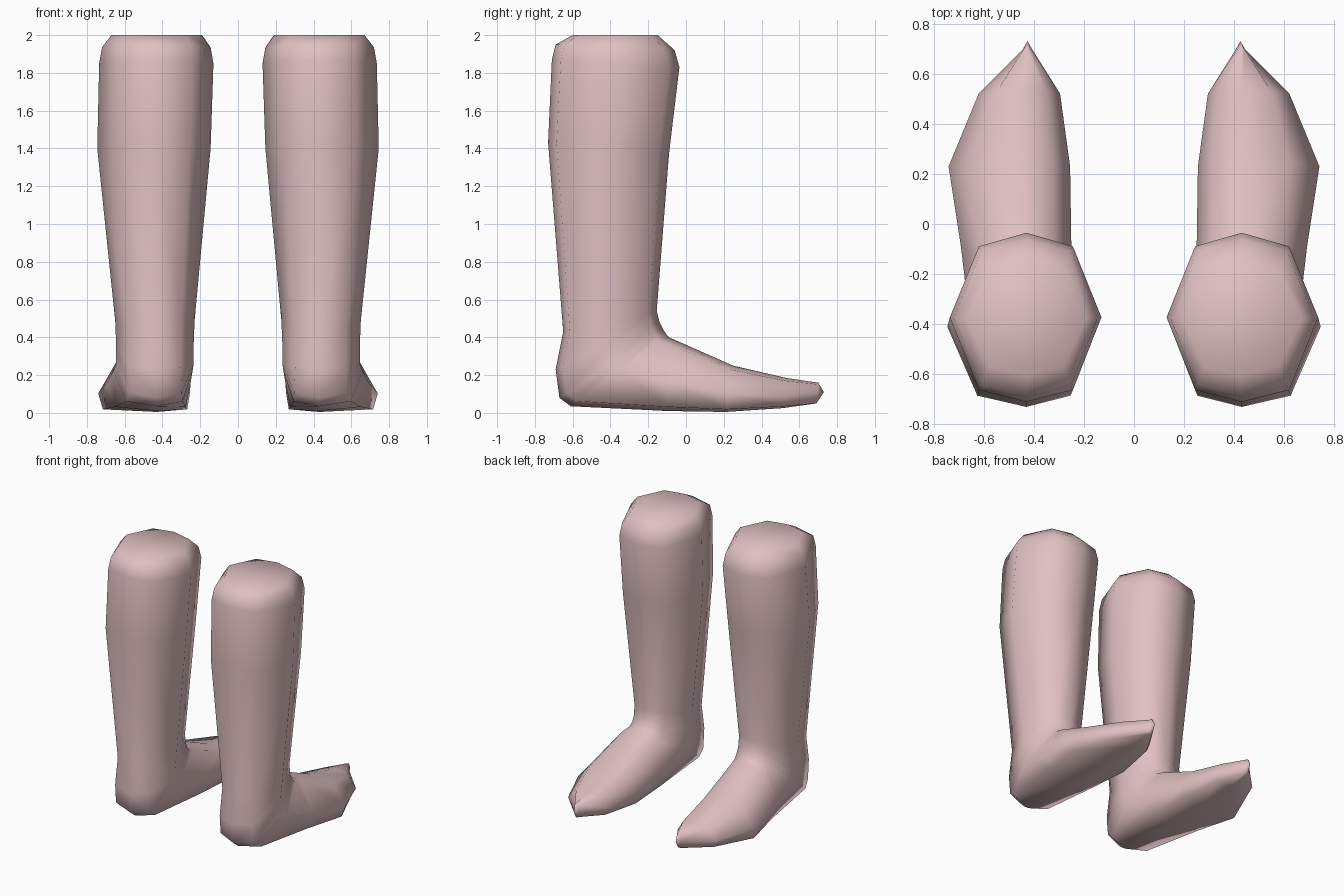
import bpy, bmesh

cube = bpy.data.objects.get("Cube")
if cube:
    bpy.data.objects.remove(cube, do_unlink=True)

skin = bpy.data.materials.new("pale pink skin")
skin.use_nodes = True
colour = (0.75, 0.53, 0.54, 1)
skin.diffuse_color = colour
skin.node_tree.nodes["Principled BSDF"].inputs["Base Color"].default_value = colour

CENTRE = 0.43   # x of the leg axis

# Cross-sections from knee to toe:
# front y, front z, back y, back z, inner x, outer x, back diagonal width
SECTIONS = [
    (-0.15, 2.00, -0.60, 2.00, 0.19, 0.67, 0.62),   # knee cap rim
    (-0.06, 1.92, -0.69, 1.95, 0.145, 0.72, 0.62),
    (-0.035, 1.83, -0.71, 1.87, 0.13, 0.735, 0.62),
    (-0.09, 1.37, -0.73, 1.43, 0.145, 0.745, 0.62),  # calf
    (-0.155, 0.54, -0.65, 0.43, 0.23, 0.65, 0.65),   # ankle
    (-0.14, 0.48, -0.69, 0.23, 0.235, 0.645, 0.65),  # heel fan
    (-0.12, 0.44, -0.67, 0.08, 0.235, 0.645, 0.68),
    (-0.10, 0.41, -0.61, 0.035, 0.24, 0.66, 0.72),
    (-0.09, 0.40, -0.10, 0.01, 0.25, 0.69, 0.85),    # instep
    (0.25, 0.25, 0.21, 0.005, 0.255, 0.74, 0.92),    # ball of foot
    (0.53, 0.185, 0.51, 0.025, 0.295, 0.62, 0.85),
    (0.70, 0.16, 0.69, 0.05, 0.405, 0.445, 0.62),    # toe tip
]


def ring(yf, zf, yb, zb, xi, xo, kb):
    """Eight points around one cross-section."""
    ym, zm = (yf + yb) / 2, (zf + zb) / 2
    if -0.2 < yb < 0.6:                 # foot sides bulge low
        zm = zb + (zf - zb) * 0.4

    def point(x_end, k, y, z, t):
        return (CENTRE + (x_end - CENTRE) * k,
                ym + (y - ym) * t, zm + (z - zm) * t)
    return [
        point(CENTRE, 0, yf, zf, 1), point(xo, 0.62, yf, zf, 0.84),
        point(xo, 1, ym, zm, 0), point(xo, kb, yb, zb, 0.86),
        point(CENTRE, 0, yb, zb, 1), point(xi, kb, yb, zb, 0.86),
        point(xi, 1, ym, zm, 0), point(xi, 0.62, yf, zf, 0.84),
    ]


def make_leg(name, side):
    bm = bmesh.new()
    loops = [[bm.verts.new((side * x, y, z)) for x, y, z in ring(*s)]
             for s in SECTIONS]
    for a, b in zip(loops, loops[1:]):
        for i in range(8):
            j = (i + 1) % 8
            bm.faces.new((a[i], a[j], b[j], b[i]))
    # Close the knee with a flat cap and the toe with a blunt point
    bm.faces.new(loops[0])
    tip = bm.verts.new((side * 0.425, 0.73, 0.11))
    for i in range(8):
        bm.faces.new((loops[-1][i], loops[-1][(i + 1) % 8], tip))
    bmesh.ops.recalc_face_normals(bm, faces=bm.faces)
    for f in bm.faces:
        f.smooth = True
    mesh = bpy.data.meshes.new(name)
    bm.to_mesh(mesh)
    bm.free()
    mesh.materials.append(skin)
    obj = bpy.data.objects.new(name, mesh)
    bpy.context.collection.objects.link(obj)


make_leg("left_lower_leg", 1)
make_leg("right_lower_leg", -1)
